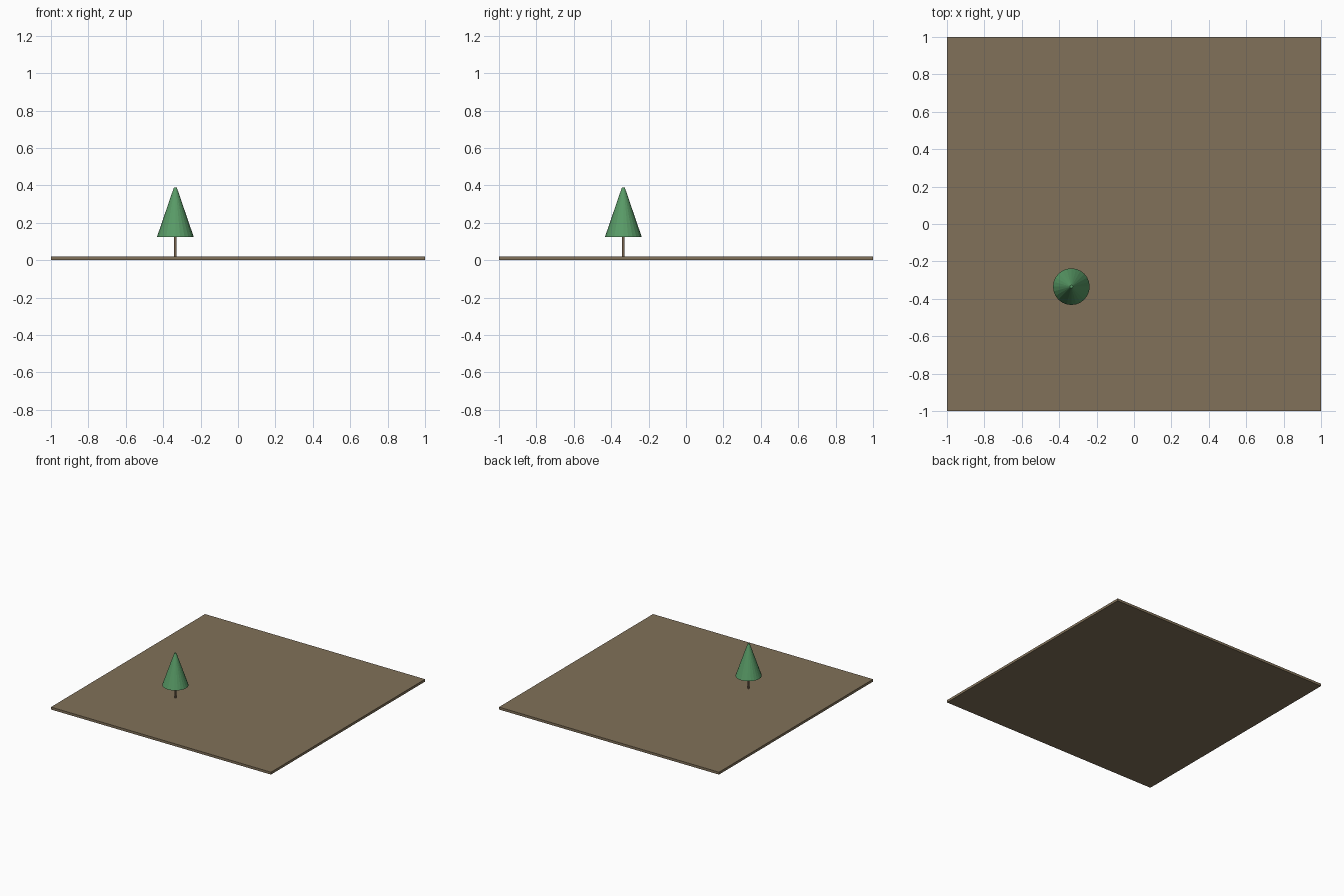
import bpy

if "Cube" in bpy.data.objects:
    bpy.data.objects.remove(bpy.data.objects["Cube"])


def material(name, rgb):
    m = bpy.data.materials.new(name)
    m.diffuse_color = (*rgb, 1.0)
    m.use_nodes = True
    m.node_tree.nodes["Principled BSDF"].inputs["Base Color"].default_value = m.diffuse_color
    return m


def finish(name, mat):
    ob = bpy.context.object
    ob.name = name
    ob.data.materials.append(mat)
    return ob


def tapered(name, mat, r_bottom, r_top, z0, z1, sides):
    """Upright tapered cylinder at the tree position."""
    bpy.ops.mesh.primitive_cone_add(
        vertices=sides, radius1=r_bottom, radius2=r_top, depth=z1 - z0,
        location=(TREE_X, TREE_Y, (z0 + z1) / 2))
    return finish(name, mat)


TREE_X = TREE_Y = -0.335
GROUND_TOP = 0.02

earth = material("earth brown", (0.22, 0.165, 0.10))
bark = material("bark brown", (0.19, 0.13, 0.08))
leaf = material("leaf green", (0.10, 0.33, 0.135))

# Thin square ground slab
bpy.ops.mesh.primitive_cube_add(size=1, location=(0, 0, GROUND_TOP / 2))
slab = finish("ground_slab", earth)
slab.scale = (2, 2, GROUND_TOP)
bpy.ops.object.transform_apply(location=False, rotation=False, scale=True)

# Tree: slim trunk under a flat-faceted cone with a blunt tip
tapered("trunk", bark, 0.007, 0.007, GROUND_TOP, 0.126, 16)
tapered("foliage", leaf, 0.098, 0.008, 0.125, 0.388, 24)
